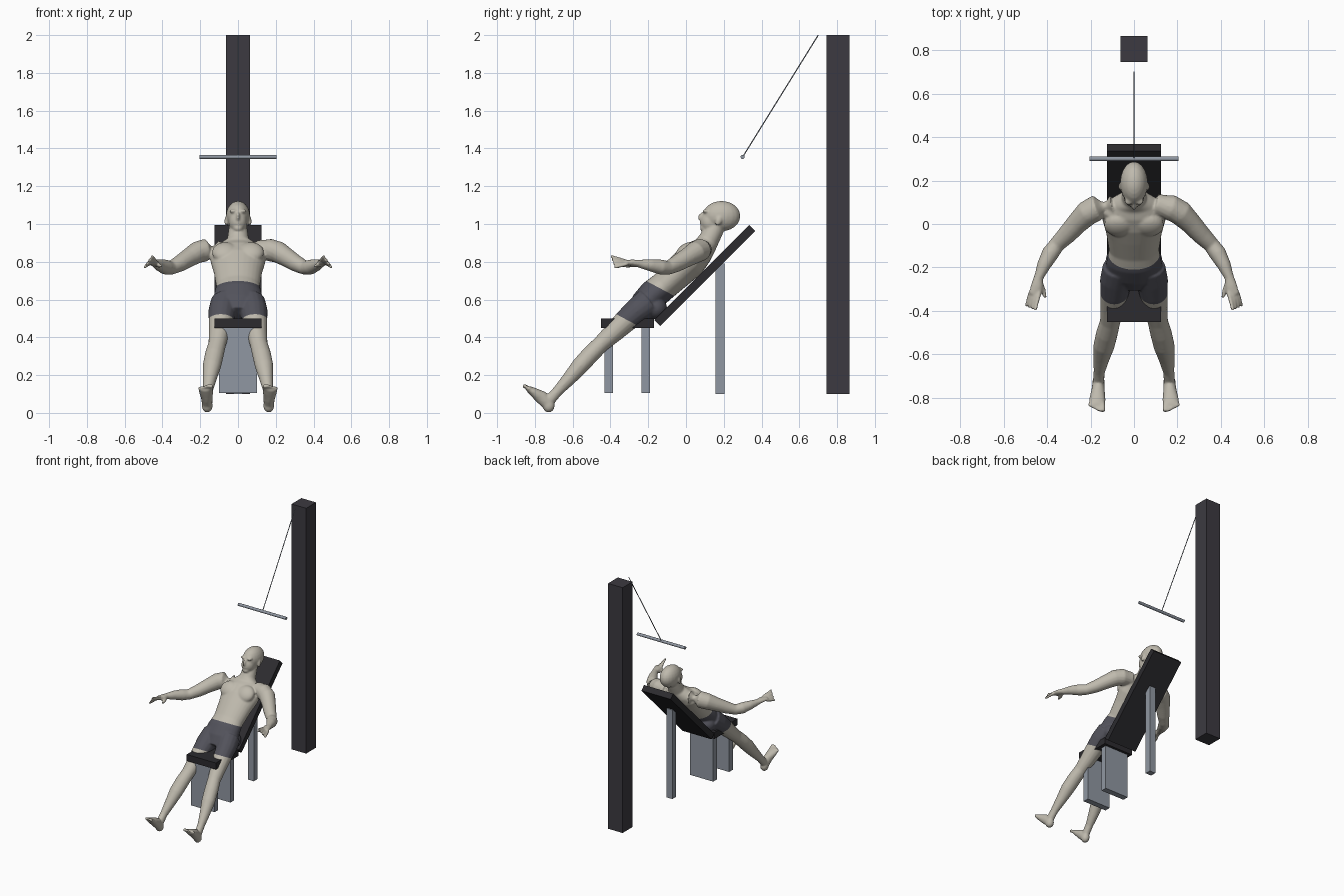
import bpy, bmesh
from math import pi, cos, sin, radians
from mathutils import Vector, Matrix

cube = bpy.data.objects.get("Cube")
if cube:
    bpy.data.objects.remove(cube, do_unlink=True)


def material(name, color):
    mat = bpy.data.materials.new(name)
    mat.use_nodes = True
    mat.diffuse_color = (*color, 1)
    mat.node_tree.nodes["Principled BSDF"].inputs["Base Color"].default_value = (*color, 1)
    return mat


skin = material("skin", (0.52, 0.49, 0.42))
cloth = material("dark cloth", (0.085, 0.085, 0.105))
pad = material("black padding", (0.025, 0.024, 0.028))
post_paint = material("charcoal paint", (0.045, 0.042, 0.052))
steel = material("grey steel", (0.28, 0.31, 0.36))


def make_object(name, bm, *mats):
    bmesh.ops.recalc_face_normals(bm, faces=bm.faces)
    mesh = bpy.data.meshes.new(name)
    bm.to_mesh(mesh)
    bm.free()
    for mat in mats:
        mesh.materials.append(mat)
    obj = bpy.data.objects.new(name, mesh)
    bpy.context.collection.objects.link(obj)
    return obj


def box(name, center, size, mat, tilt=0):
    bm = bmesh.new()
    place = Matrix.Translation(center) @ Matrix.Rotation(radians(tilt), 4, "X")
    bmesh.ops.create_cube(bm, size=1, matrix=place @ Matrix.Diagonal((*size, 1)))
    return make_object(name, bm, mat)


def tube(bm, points, sides=16, mirror=1):
    """Loft ellipses along points of (x, y, z, side radius, depth radius)."""
    centers = [Vector((p[0] * mirror, p[1], p[2])) for p in points]
    rings = []
    for i, p in enumerate(points):
        along = (centers[min(i + 1, len(points) - 1)] - centers[max(i - 1, 0)]).normalized()
        across = Vector((1, 0, 0))
        if abs(along.x) > 0.95:
            across = Vector((0, 1, 0))
        across = (across - along * across.dot(along)).normalized()
        depth = along.cross(across)
        ring = []
        for k in range(sides):
            a = 2 * pi * k / sides
            ring.append(bm.verts.new(centers[i] + across * cos(a) * p[3] + depth * sin(a) * p[-1]))
        rings.append(ring)
    for low, high in zip(rings, rings[1:]):
        for k in range(sides):
            n = (k + 1) % sides
            bm.faces.new((low[k], low[n], high[n], high[k]))
    bm.faces.new(rings[0][::-1])
    bm.faces.new(rings[-1])


def ball(bm, center, radii, tilt=0, mirror=1):
    place = Matrix.Translation((center[0] * mirror, center[1], center[2]))
    place = place @ Matrix.Rotation(radians(tilt), 4, "X") @ Matrix.Diagonal((*radii, 1))
    bmesh.ops.create_uvsphere(bm, u_segments=20, v_segments=12, radius=1, matrix=place)


# Post, cable and pull bar
box("post", (0, 0.805, 1.05), (0.125, 0.12, 1.9), post_paint)
for name, ends, radius in (
    ("cable", ((0, 0.3, 1.355), (0, 0.7, 2.0)), 0.003),
    ("pull_bar", ((-0.205, 0.3, 1.355), (0.205, 0.3, 1.355)), 0.011),
):
    bm = bmesh.new()
    tube(bm, [(*end, radius) for end in ends])
    bar = make_object(name, bm, steel)

# Bench
box("seat", (0, -0.31, 0.475), (0.25, 0.28, 0.05), pad)
box("backrest", (0, 0.1, 0.727), (0.25, 0.71, 0.045), pad, tilt=45)
box("front_leg", (0, -0.408, 0.28), (0.2, 0.045, 0.35), steel)
box("middle_leg", (0, -0.212, 0.28), (0.2, 0.045, 0.35), steel)
box("back_leg", (0, 0.18, 0.445), (0.05, 0.045, 0.69), steel)

# Torso and neck
body = bmesh.new()
tube(body, [
    (0, -0.27, 0.52, 0.09, 0.055),
    (0, -0.22, 0.57, 0.135, 0.08),
    (0, -0.17, 0.63, 0.126, 0.08),
    (0, -0.12, 0.67, 0.115, 0.077),
    (0, -0.04, 0.745, 0.128, 0.084),
    (0, 0.02, 0.8, 0.145, 0.088),
    (0, 0.07, 0.85, 0.15, 0.075),
    (0, 0.1, 0.88, 0.11, 0.06),
    (0, 0.12, 0.915, 0.058, 0.055),
    (0, 0.15, 0.97, 0.05, 0.05),
    (0, 0.17, 1.01, 0.045, 0.045),
], sides=28)

# Head, jaw, nose and lips
ball(body, (0, 0.188, 1.042), (0.064, 0.1, 0.08))
ball(body, (0, 0.128, 1.01), (0.048, 0.052, 0.058))
ball(body, (0, 0.096, 0.978), (0.026, 0.022, 0.02))
ball(body, (0, 0.084, 1.038), (0.01, 0.02, 0.026), tilt=-20)
ball(body, (0, 0.086, 1.004), (0.018, 0.014, 0.009))

for m in (1, -1):
    # Brow, ear, chest muscle and buttock
    ball(body, (0.024, 0.105, 1.068), (0.022, 0.018, 0.01), mirror=m)
    ball(body, (0.064, 0.172, 1.015), (0.008, 0.016, 0.026), tilt=-20, mirror=m)
    ball(body, (0.068, -0.005, 0.85), (0.07, 0.065, 0.04), tilt=45, mirror=m)
    ball(body, (0.065, -0.165, 0.555), (0.065, 0.065, 0.06), mirror=m)

    # Arm
    tube(body, [
        (0.1, 0.09, 0.865, 0.05),
        (0.17, 0.075, 0.862, 0.06),
        (0.215, 0.05, 0.85, 0.058),
        (0.26, 0.005, 0.822, 0.05),
        (0.31, -0.05, 0.79, 0.044),
        (0.355, -0.095, 0.768, 0.037),
        (0.385, -0.135, 0.772, 0.04),
        (0.415, -0.19, 0.782, 0.032),
        (0.44, -0.25, 0.79, 0.021),
    ], mirror=m)

    # Hand with four fingers and a thumb
    tube(body, [
        (0.438, -0.24, 0.79, 0.021, 0.02),
        (0.447, -0.285, 0.795, 0.028, 0.017),
        (0.456, -0.325, 0.797, 0.03, 0.012),
    ], mirror=m)
    for i in range(4):
        f = i / 3
        base = Vector((0.435, -0.315, 0.802)).lerp(Vector((0.476, -0.312, 0.788)), f)
        tip = Vector((0.455, -0.398, 0.83)).lerp(Vector((0.495, -0.38, 0.77)), f)
        tube(body, [(*base, 0.01), (*base.lerp(tip, 0.5), 0.0095), (*tip, 0.008)], sides=10, mirror=m)
    tube(body, [(0.435, -0.265, 0.788, 0.015), (0.418, -0.305, 0.78, 0.012),
                (0.408, -0.34, 0.778, 0.008)], sides=10, mirror=m)

    # Leg
    tube(body, [
        (0.07, -0.2, 0.585, 0.075, 0.078),
        (0.083, -0.26, 0.538, 0.074, 0.07),
        (0.09, -0.32, 0.487, 0.066, 0.062),
        (0.1, -0.39, 0.42, 0.055, 0.053),
        (0.11, -0.45, 0.365, 0.047, 0.045),
        (0.125, -0.505, 0.31, 0.05, 0.047),
        (0.138, -0.56, 0.25, 0.049, 0.046),
        (0.15, -0.62, 0.18, 0.037, 0.037),
        (0.16, -0.68, 0.115, 0.026, 0.028),
        (0.163, -0.72, 0.07, 0.026, 0.03),
    ], mirror=m)

    # Foot with five toes
    ball(body, (0.163, -0.727, 0.038), (0.029, 0.032, 0.036), mirror=m)
    tube(body, [
        (0.163, -0.725, 0.045, 0.027, 0.034),
        (0.165, -0.765, 0.082, 0.031, 0.036),
        (0.169, -0.81, 0.112, 0.038, 0.024),
        (0.172, -0.838, 0.13, 0.037, 0.015),
    ], mirror=m)
    for i in range(5):
        x = 0.143 + 0.015 * i
        reach = 0.008 * abs(i - 1) if i > 1 else 0
        size = 0.0115 if i == 0 else 0.0085
        tube(body, [(x, -0.825, 0.125, size), (x, -0.862 + reach, 0.146 - reach / 2, size)],
             sides=10, mirror=m)

# Fuse the body parts into one smooth surface
rough = make_object("body_rough", body, skin)
fuse = rough.modifiers.new("fuse", "REMESH")
fuse.mode = "VOXEL"
fuse.voxel_size = 0.006
soften = rough.modifiers.new("soften", "SMOOTH")
soften.factor = 0.5
soften.iterations = 6
graph = bpy.context.evaluated_depsgraph_get()
fused = bpy.data.meshes.new_from_object(rough.evaluated_get(graph))
bpy.data.objects.remove(rough, do_unlink=True)

# Cut the waistband and hem, then colour the shorts between them
bm = bmesh.new()
bm.from_mesh(fused)
axis = Vector((0, 0.47, 0.88)).normalized()
hem, waist = 0.287, 0.517
for level in (hem, waist):
    bmesh.ops.bisect_plane(bm, geom=bm.verts[:] + bm.edges[:] + bm.faces[:],
                           plane_co=axis * level, plane_no=axis)
for face in bm.faces:
    center = face.calc_center_median()
    face.material_index = int(hem < center.dot(axis) < waist and abs(center.x) < 0.25)
    face.smooth = True
person = make_object("person", bm, skin, cloth)

# Round bars shade smooth with sharp ends
for name in ("cable", "pull_bar"):
    bpy.ops.object.select_all(action="DESELECT")
    bar = bpy.data.objects[name]
    bar.select_set(True)
    bpy.context.view_layer.objects.active = bar
    bpy.ops.object.shade_smooth_by_angle()
